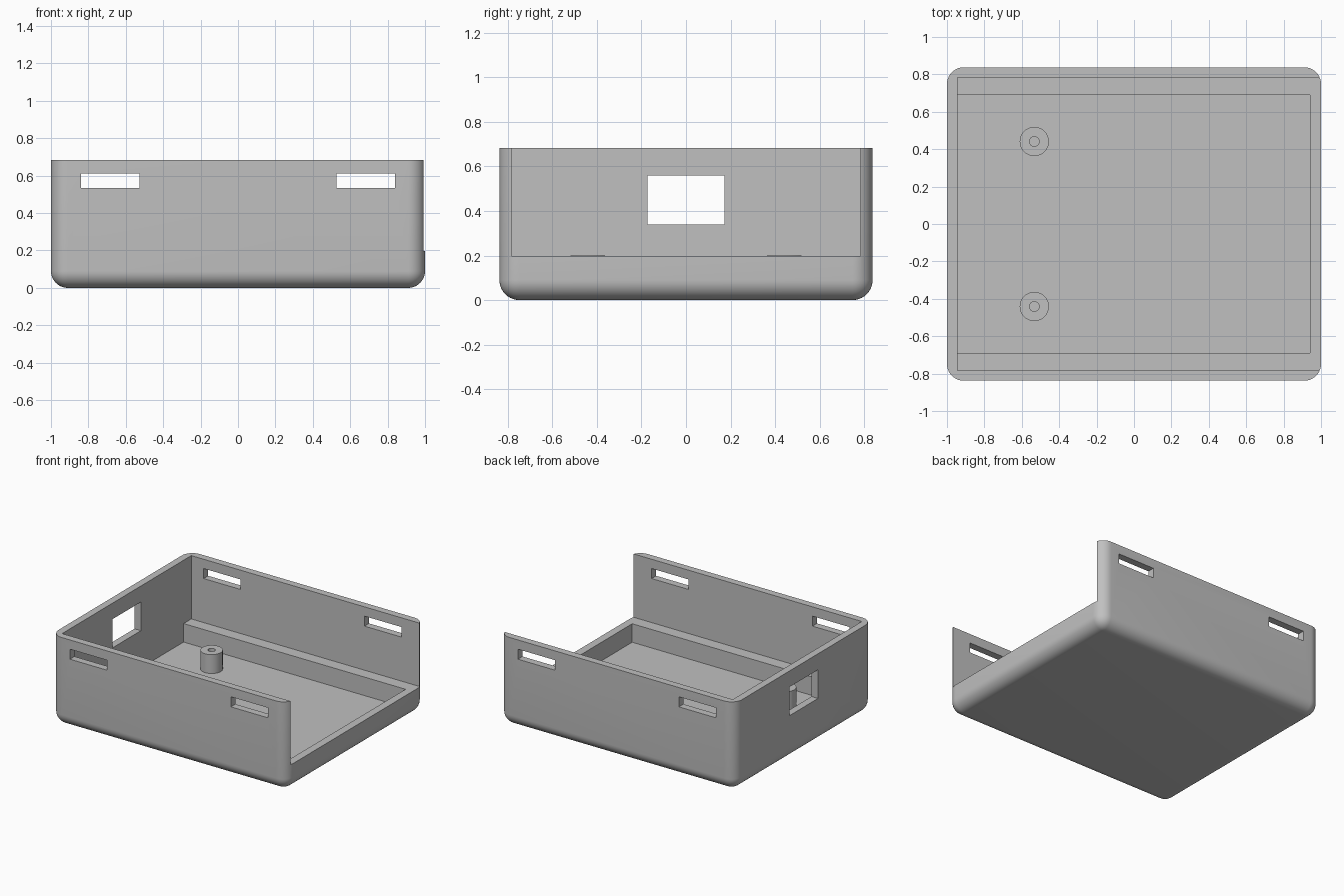
import bpy
import bmesh
import math

if "Cube" in bpy.data.objects:
    bpy.data.objects.remove(bpy.data.objects["Cube"])

grey = bpy.data.materials.new("plain_grey")
grey.diffuse_color = (0.53, 0.53, 0.53, 1.0)
grey.use_nodes = True
grey.node_tree.nodes["Principled BSDF"].inputs["Base Color"].default_value = grey.diffuse_color


def make_object(name, bm):
    bmesh.ops.recalc_face_normals(bm, faces=bm.faces)
    mesh = bpy.data.meshes.new(name)
    bm.to_mesh(mesh)
    bm.free()
    obj = bpy.data.objects.new(name, mesh)
    bpy.context.collection.objects.link(obj)
    return obj


def box_bmesh(x, y, z):
    """Box from (low, high) ranges on each axis."""
    bm = bmesh.new()
    bmesh.ops.create_cube(bm, size=1.0)
    for v in bm.verts:
        v.co = [r[0] if c < 0 else r[1] for c, r in zip(v.co, (x, y, z))]
    return bm


def select_only(obj):
    bpy.ops.object.select_all(action='DESELECT')
    obj.select_set(True)
    bpy.context.view_layer.objects.active = obj


def finish(obj):
    obj.data.materials.clear()
    obj.data.materials.append(grey)
    select_only(obj)
    bpy.ops.object.shade_smooth_by_angle(angle=math.radians(30))


def cut(obj, x, y, z):
    cutter = make_object("cutter", box_bmesh(x, y, z))
    cutter.hide_render = True
    mod = obj.modifiers.new("cut", 'BOOLEAN')
    mod.operation = 'DIFFERENCE'
    mod.solver = 'EXACT'
    mod.object = cutter
    select_only(obj)
    bpy.ops.object.modifier_apply(modifier=mod.name)
    bpy.data.objects.remove(cutter, do_unlink=True)


HEIGHT, FLOOR, LEDGE = 0.683, 0.055, 0.197

# Tray: block rounded on the upright and bottom edges
bm = box_bmesh((-1, 1), (-0.838, 0.838), (0, HEIGHT))
round_edges = [e for e in bm.edges if min(v.co.z for v in e.verts) < 0.01]
bmesh.ops.bevel(bm, geom=round_edges, offset=0.09, segments=10,
                profile=0.5, affect='EDGES')
tray = make_object("tray", bm)

# Upper cavity, open on the right, and lower well inside the ledge
cut(tray, (-0.945, 1.2), (-0.783, 0.783), (LEDGE, 1.0))
cut(tray, (-0.945, 0.94), (-0.69, 0.69), (FLOOR, 0.4))

# Slots through the front and back walls
for x in ((-0.84, -0.526), (0.526, 0.84)):
    cut(tray, x, (-1, 1), (0.535, 0.612))

# Window in the left wall
cut(tray, (-1.2, -0.8), (-0.173, 0.173), (0.34, 0.56))
finish(tray)

# Hollow mounting posts
for name, y in (("front_post", -0.441), ("back_post", 0.441)):
    bm = bmesh.new()
    profile = [(0.078, 0.05), (0.078, 0.2), (0.026, 0.2), (0.026, 0.05)]
    verts = [bm.verts.new((r, 0, z)) for r, z in profile]
    edges = [bm.edges.new(pair) for pair in zip(verts, verts[1:])]
    bmesh.ops.spin(bm, geom=verts + edges, cent=(0, 0, 0), axis=(0, 0, 1),
                   angle=math.tau, steps=40)
    bmesh.ops.remove_doubles(bm, verts=bm.verts, dist=1e-4)
    bmesh.ops.translate(bm, verts=bm.verts, vec=(-0.533, y, 0))
    bottom = [e for e in bm.edges if e.is_boundary]
    bmesh.ops.bridge_loops(bm, edges=bottom)
    finish(make_object(name, bm))
